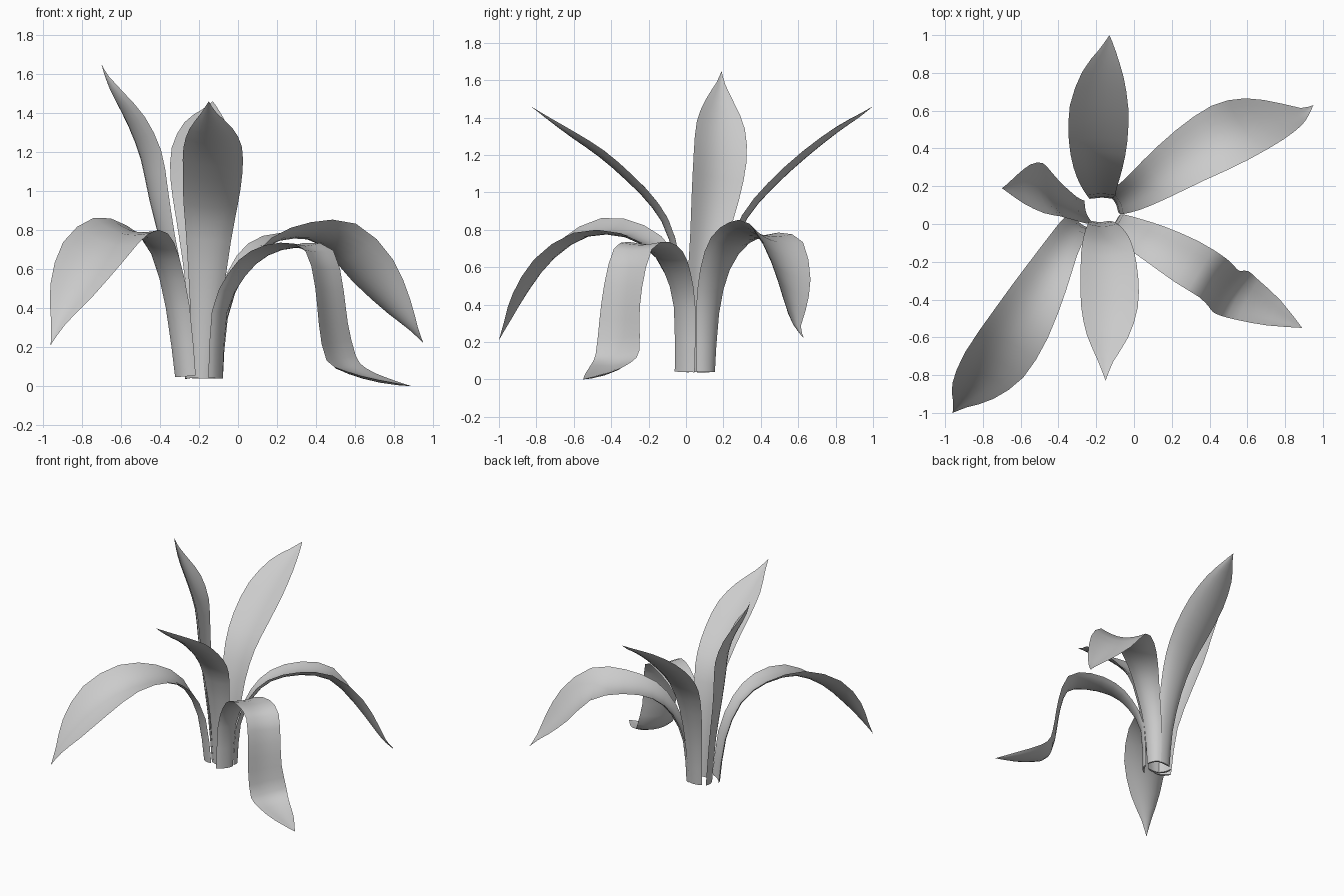
import bpy, bmesh, math
from mathutils import Vector

if "Cube" in bpy.data.objects:
    bpy.data.objects.remove(bpy.data.objects["Cube"])

COLS = 8      # strips across each leaf
SUB = 2       # smoothing steps between stations
THICK = 0.014


def smooth_path(rows):
    """Catmull-Rom through the stations (x, y, z, width, roll)."""
    p = [rows[0]] + rows + [rows[-1]]
    out = []
    for i in range(1, len(p) - 2):
        for k in range(SUB):
            t = k / SUB
            out.append([0.5 * (2 * b + (c - a) * t + (2 * a - 5 * b + 4 * c - d) * t * t
                               + (3 * b - a - 3 * c + d) * t ** 3)
                        for a, b, c, d in zip(*p[i - 1:i + 3])])
    return out + [rows[-1]]


def leaf(name, heading, stations, cup=0.15):
    """Thin channelled blade swept along a spine; roll lifts the right-hand edge."""
    rows = smooth_path([list(s) + [0] * (5 - len(s)) for s in stations])
    a = math.radians(heading)
    right = Vector((math.sin(a), -math.cos(a), 0))
    pts = [Vector(r[:3]) for r in rows]
    bm = bmesh.new()
    grids = ([], [])
    for i, r in enumerate(rows):
        t = (pts[min(i + 1, len(pts) - 1)] - pts[max(i - 1, 0)]).normalized()
        s = (right - t * right.dot(t)).normalized()
        n = s.cross(t)
        roll = math.radians(r[4])
        s, n = s * math.cos(roll) + n * math.sin(roll), n * math.cos(roll) - s * math.sin(roll)
        w = max(r[3], 0)
        # upper and lower skins meet at the rim
        for grid, side in zip(grids, (1, -1)):
            line = []
            for c in range(COLS + 1):
                u = 2 * c / COLS - 1
                half = side * THICK / 2 * min(1, w / 0.1) * (1 - u ** 4)
                line.append(bm.verts.new(pts[i] + s * (u * w / 2)
                                         + n * (cup * w * (u * u - 0.5) + half)))
            grid.append(line)
    for grid, flip in zip(grids, (False, True)):
        for lo, hi in zip(grid, grid[1:]):
            for c in range(COLS):
                q = (lo[c], hi[c], hi[c + 1], lo[c + 1])
                bm.faces.new(q if flip else q[::-1])
    bmesh.ops.remove_doubles(bm, verts=bm.verts, dist=0.0005)
    bmesh.ops.holes_fill(bm, edges=bm.edges, sides=0)
    bmesh.ops.recalc_face_normals(bm, faces=bm.faces)
    for f in bm.faces:
        f.smooth = True
    me = bpy.data.meshes.new(name)
    bm.to_mesh(me)
    bm.free()
    ob = bpy.data.objects.new(name, me)
    bpy.context.collection.objects.link(ob)
    bpy.context.view_layer.objects.active = ob
    ob.select_set(True)
    bpy.ops.object.shade_smooth_by_angle(angle=math.radians(60))
    ob.select_set(False)


# Upright leaves
leaf("back_leaf", 90, [
    (-.17, .14, .04, .13), (-.175, .16, .35, .15), (-.185, .22, .65, .20),
    (-.19, .31, .87, .26), (-.19, .45, 1.04, .31), (-.185, .63, 1.205, .31),
    (-.165, .80, 1.335, .22), (-.14, .92, 1.41, .09), (-.13, 1.0, 1.46, 0)], cup=0.1)
leaf("front_leaf", 270, [
    (-.18, .01, .04, .11), (-.165, -.01, .40, .16), (-.15, -.07, .75, .23),
    (-.14, -.16, .93, .28), (-.13, -.30, 1.08, .305), (-.13, -.45, 1.21, .30),
    (-.14, -.60, 1.31, .22), (-.15, -.73, 1.395, .08), (-.15, -.83, 1.46, 0)], cup=0.12)
leaf("left_leaf", 200, [
    (-.25, .06, .04, .13), (-.29, .07, .40, .15), (-.37, .115, .75, .21),
    (-.42, .15, .98, .27), (-.46, .175, 1.18, .30), (-.53, .18, 1.35, .27),
    (-.61, .18, 1.48, .16), (-.67, .185, 1.58, .05), (-.70, .19, 1.65, 0)])

# Arching leaves
leaf("front_left_leaf", 235, [
    (-.275, .0, .05, .13, 0), (-.315, -.02, .40, .15, 0), (-.38, -.12, .66, .18, 5),
    (-.47, -.29, .785, .25, 8), (-.60, -.52, .80, .33, 15), (-.74, -.73, .67, .35, 20),
    (-.85, -.87, .48, .24, 20), (-.92, -.95, .32, .08, 15), (-.96, -1.0, .21, 0, 10)])
leaf("back_right_leaf", 28, [
    (-.10, .11, .04, .11, 0), (-.08, .12, .35, .14, 0), (.0, .16, .58, .18, 0),
    (.12, .24, .73, .24, 5), (.30, .36, .79, .31, 10), (.50, .47, .76, .36, 17),
    (.68, .54, .58, .32, 25), (.82, .57, .40, .18, 25), (.90, .59, .29, .06, 20),
    (.95, .63, .22, 0, 15)])
leaf("front_right_leaf", 325, [
    (-.11, -.01, .04, .13), (-.09, -.01, .38, .14), (.0, -.05, .57, .17),
    (.12, -.11, .68, .21), (.28, -.20, .725, .25), (.41, -.28, .69, .25),
    (.46, -.33, .50, .25), (.48, -.35, .32, .26), (.52, -.36, .14, .28),
    (.60, -.40, .075, .24), (.74, -.47, .03, .15), (.89, -.55, .0, 0)], cup=0.08)
